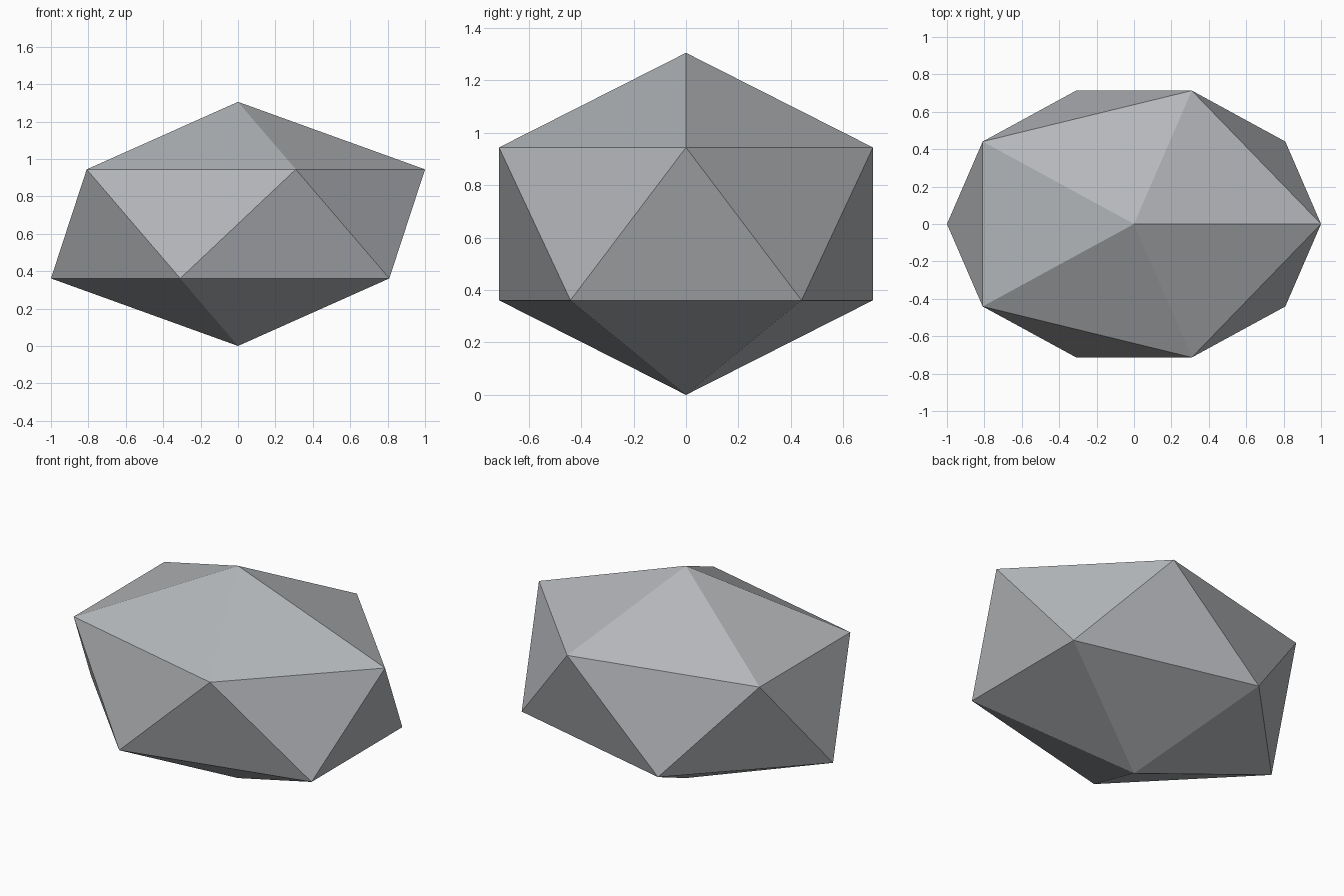
import bpy
import bmesh
import math

if "Cube" in bpy.data.objects:
    bpy.data.objects.remove(bpy.data.objects["Cube"])

# Squashed low-poly rock: an icosahedron built from two staggered rings and two tips
SIDES = 5
DEPTH = 0.75
HEIGHT = 1.305
LOW, HIGH = 0.361, 0.944

bm = bmesh.new()


def ring(offset, z):
    """Five points on an ellipse at height z."""
    points = []
    for i in range(SIDES):
        a = offset + i * math.tau / SIDES
        points.append(bm.verts.new((math.cos(a), DEPTH * math.sin(a), z)))
    return points


# Rings and tips
upper = ring(0, HIGH)
lower = ring(math.pi / SIDES, LOW)
top = bm.verts.new((0, 0, HEIGHT))
bottom = bm.verts.new((0, 0, 0))

# Crown, waist and underside facets
for i in range(SIDES):
    j = (i + 1) % SIDES
    bm.faces.new((top, upper[i], upper[j]))
    bm.faces.new((upper[i], lower[i], upper[j]))
    bm.faces.new((lower[i], lower[j], upper[j]))
    bm.faces.new((bottom, lower[j], lower[i]))

bmesh.ops.recalc_face_normals(bm, faces=bm.faces)
mesh = bpy.data.meshes.new("rock")
bm.to_mesh(mesh)
bm.free()

# Cool mid-grey stone
stone = bpy.data.materials.new("stone grey")
stone.diffuse_color = (0.455, 0.47, 0.49, 1)
stone.use_nodes = True
stone.node_tree.nodes["Principled BSDF"].inputs["Base Color"].default_value = stone.diffuse_color
mesh.materials.append(stone)

rock = bpy.data.objects.new("rock", mesh)
bpy.context.collection.objects.link(rock)
